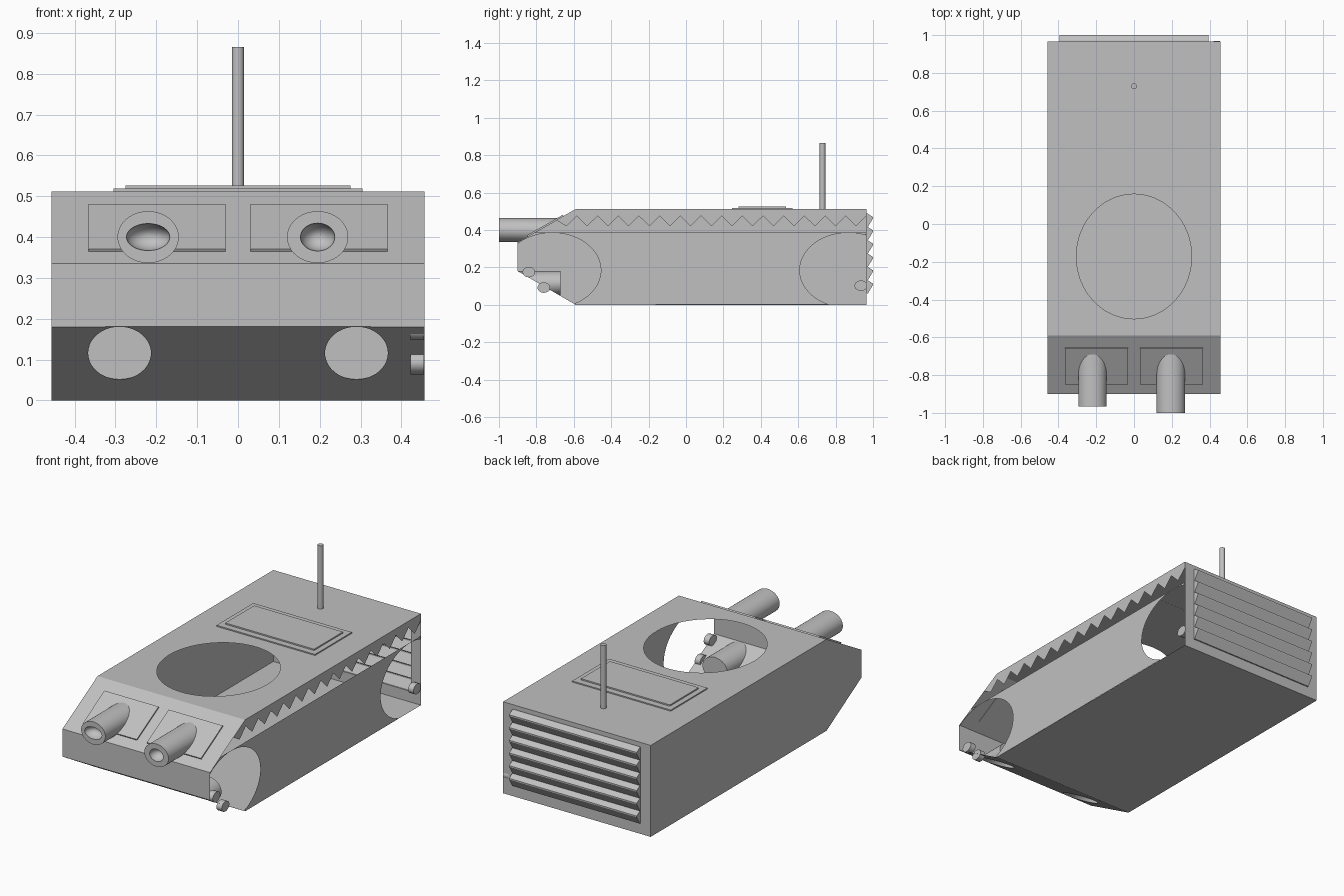
import bpy, bmesh
from math import sin, cos, pi, radians, atan2
from mathutils import Vector, Matrix

if "Cube" in bpy.data.objects:
    bpy.data.objects.remove(bpy.data.objects["Cube"], do_unlink=True)

grey = bpy.data.materials.new("plain_grey")
grey.use_nodes = True
grey.diffuse_color = (0.53, 0.53, 0.53, 1)
grey.node_tree.nodes["Principled BSDF"].inputs["Base Color"].default_value = grey.diffuse_color

W, TOP, BACK = 0.457, 0.512, 0.965
NOSE, KNEE = -0.9, -0.59          # front plate and end of both slopes
LOW, HIGH = 0.18, 0.335           # bottom and top of front plate


def upper_slope(z):
    return NOSE + (z - HIGH) / (TOP - HIGH) * (KNEE - NOSE)


def lower_slope(z):
    return KNEE + z / LOW * (NOSE - KNEE)


def finish(name, bm, smooth=False):
    mesh = bpy.data.meshes.new(name)
    bm.to_mesh(mesh)
    bm.free()
    ob = bpy.data.objects.new(name, mesh)
    bpy.context.collection.objects.link(ob)
    mesh.materials.append(grey)
    if smooth:
        bpy.ops.object.select_all(action='DESELECT')
        ob.select_set(True)
        bpy.context.view_layer.objects.active = ob
        bpy.ops.object.shade_smooth_by_angle(angle=radians(40))
    return ob


def sheet(name, normal, outline, holes=()):
    """Flat plate with holes, facing the given normal."""
    bm = bmesh.new()
    for loop in [outline, *holes]:
        vs = [bm.verts.new(p) for p in loop]
        for a, b in zip(vs, vs[1:] + vs[:1]):
            bm.edges.new((a, b))
    n = Vector(normal)
    bmesh.ops.triangle_fill(bm, use_beauty=True, edges=bm.edges[:], normal=n)
    bm.normal_update()
    for f in bm.faces:
        if f.normal.dot(n) < 0:
            f.normal_flip()
    return finish(name, bm)


def loft(name, rings, closed=True, cap_start=False, cap_end=False, smooth=True):
    """Skin through equal-length rings."""
    bm = bmesh.new()
    rows = [[bm.verts.new(p) for p in r] for r in rings]
    n = len(rows[0])
    for a, b in zip(rows, rows[1:]):
        for i in range(n if closed else n - 1):
            j = (i + 1) % n
            bm.faces.new((a[i], a[j], b[j], b[i]))
    if cap_start:
        bm.faces.new(rows[0])
    if cap_end:
        bm.faces.new(rows[-1])
    bmesh.ops.recalc_face_normals(bm, faces=bm.faces[:])
    return finish(name, bm, smooth)


def box(name, center, size, tilt=0):
    bm = bmesh.new()
    m = Matrix.Translation(center) @ Matrix.Rotation(tilt, 4, 'X') @ Matrix.Diagonal((*size, 1))
    bmesh.ops.create_cube(bm, size=1, matrix=m)
    return finish(name, bm)


def oval(cu, cv, ru, rv, n=40, start=0, end=2 * pi):
    full = abs(end - start) > 6.2
    return [(cu + ru * cos(start + (end - start) * i / (n if full else n - 1)),
             cv + rv * sin(start + (end - start) * i / (n if full else n - 1)))
            for i in range(n)]


def band(y0, z0, y1, z1):
    return [(-W, y0, z0), (W, y0, z0), (W, y1, z1), (-W, y1, z1)]


# Hull plates
sheet("hull_floor", (0, 0, -1), band(KNEE, 0, BACK, 0))
sheet("nose_plate", (0, -1, 0), band(NOSE, LOW, NOSE, HIGH))
sheet("upper_glacis", (0, -0.5, 0.87), band(NOSE, HIGH, KNEE, TOP))
sheet("hull_roof", (0, 0, 1), band(KNEE, TOP, BACK, TOP),
      [[(x, y, TOP) for x, y in oval(0, -0.172, 0.305, 0.33, 64)]])
lamp_holes = [oval(s * 0.29, 0.116, 0.077, 0.0645) for s in (-1, 1)]
sheet("lower_glacis", (0, -0.5, -0.87), band(NOSE, LOW, KNEE, 0),
      [[(x, lower_slope(z), z) for x, z in h] for h in lamp_holes])
GX, G0, G1 = 0.395, 0.06, 0.487
sheet("rear_plate", (0, 1, 0), band(BACK, 0, BACK, TOP),
      [[(-GX, BACK, G0), (GX, BACK, G0), (GX, BACK, G1), (-GX, BACK, G1)]])

# Closed side wall
profile = [(KNEE, 0), (NOSE, LOW), (NOSE, HIGH), (KNEE, TOP), (BACK, TOP), (BACK, 0)]
sheet("right_wall", (-1, 0, 0), [(-W, y, z) for y, z in profile])

# Open side wall: lower panel with wheel arches, upper strip with teeth
ARCH_Z, ARCH_H, ARCH_W, PANEL = 0.185, 0.2, 0.26, 0.387
rear_arch = oval(0.868, ARCH_Z, ARCH_W, ARCH_H, 32, pi + 1.17, radians(69))
front_arch = oval(-0.715, ARCH_Z, ARCH_W, ARCH_H, 32, radians(135), -1.08)
panel = (rear_arch + [(BACK, PANEL), (upper_slope(PANEL), PANEL), (NOSE, HIGH)]
         + front_arch + [(KNEE, 0)])
sheet("left_panel", (1, 0, 0), [(W, y, z) for y, z in panel])
pitch = 0.0553
teeth = [(BACK - i * pitch, 0.42 if i % 2 else 0.475) for i in range(30)]
tip = BACK - 30 * pitch
tip_z = HIGH + (tip - NOSE) / (KNEE - NOSE) * (TOP - HIGH)
strip = teeth + [(tip, tip_z), (KNEE, TOP), (BACK, TOP)]
sheet("left_toothed_strip", (1, 0, 0), [(W, y, z) for y, z in strip])

# Recessed lamp pockets in the lower slope
for side, hole in zip(("right", "left"), lamp_holes):
    loft(side + "_lamp_pocket",
         [[(x, lower_slope(z), z) for x, z in hole], [(x, -0.67, z) for x, z in hole]],
         cap_end=True)

# Small pins by the wheel arches
for i, (y, z) in enumerate([(-0.84, 0.175), (-0.76, 0.092), (0.935, 0.102)]):
    pin = oval(y, z, 0.034, 0.028, 20)
    loft("side_pin_%d" % i, [[(x, u, v) for u, v in pin] for x in (W - 0.035, W - 0.002)],
         cap_start=True, cap_end=True)

# Rear louvre grille with end caps
slats = 6
step = (G1 - G0) / slats
zig = [(BACK, G0)]
for i in range(slats):
    z = G0 + i * step
    zig += [(0.972, z), (1.0, z + step * 0.65), (1.0, z + step * 0.75)]
zig += [(0.972, G1), (BACK, G1)]
loft("rear_louvres", [[(x, y, z) for y, z in zig] for x in (GX, -GX)],
     closed=False, smooth=False)
for name, s in (("left_louvre_end", 1), ("right_louvre_end", -1)):
    sheet(name, (s, 0, 0), [(s * GX, y, z) for y, z in zig])

# Gun ports: raised plates and barrels
tilt = atan2(TOP - HIGH, KNEE - NOSE)
for side, s in (("right", -1), ("left", 1)):
    mid = 0.42
    box(side + "_port_plate", (s * 0.1985, upper_slope(mid) - 0.001, mid + 0.002),
        (0.335, 0.222, 0.01), tilt)
for side, x, muzzle, bx, bz in (("right", -0.22, -0.966, 0.053, 0.033),
                                ("left", 0.195, -1.0, 0.042, 0.034)):
    outer = oval(x, 0.4, 0.075, 0.0635, 48)
    rings = [[(u, upper_slope(v), v) for u, v in outer],
             [(u, muzzle, v) for u, v in outer]]
    for k in range(8):
        a = k * pi / 2 / 8
        rings.append([(u, muzzle + 0.05 * sin(a), v)
                      for u, v in oval(x, 0.4, bx * cos(a), bz * cos(a), 48)])
    loft(side + "_barrel", rings, cap_end=True)

# Roof hatch and aerial
box("hatch_frame", (0, 0.408, TOP + 0.003), (0.61, 0.325, 0.007))
box("hatch_lid", (0, 0.408, TOP + 0.007), (0.55, 0.255, 0.014))
pole = oval(0, 0.73, 0.015, 0.015, 24)
loft("aerial", [[(x, y, z) for x, y in pole] for z in (TOP, 0.866)],
     cap_start=True, cap_end=True)
